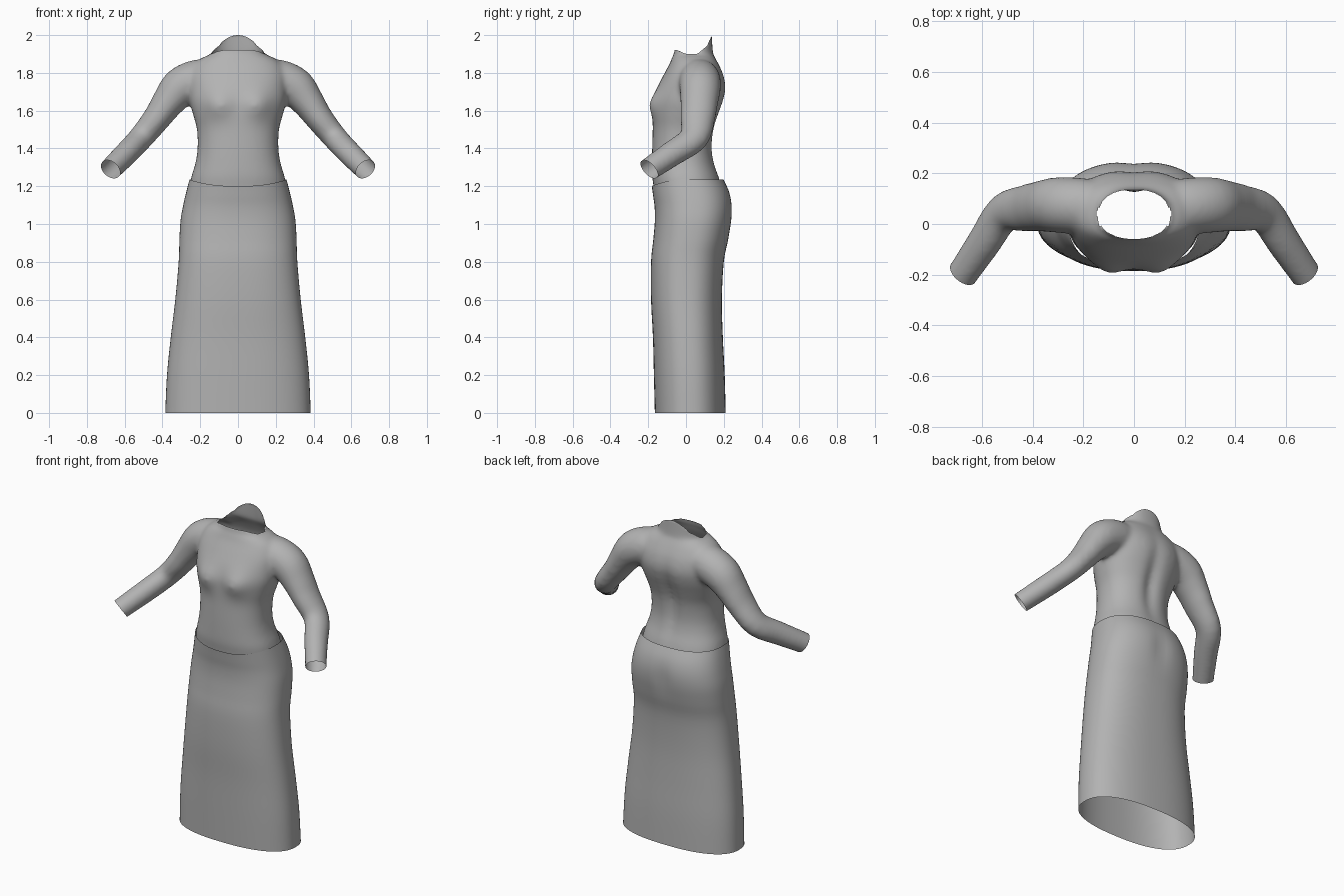
import bpy, bmesh, math
from mathutils import Vector

if "Cube" in bpy.data.objects:
    bpy.data.objects.remove(bpy.data.objects["Cube"])

# One plain cloth colour
cloth = bpy.data.materials.new("grey_cloth")
cloth.use_nodes = True
cloth.diffuse_color = (0.45, 0.45, 0.45, 1)
cloth.node_tree.nodes["Principled BSDF"].inputs["Base Color"].default_value = cloth.diffuse_color


def smooth_rows(rows, steps=4):
    """Spline interpolation between the stations of a loft."""
    rows = [Vector(r) for r in rows]
    out = []
    for i in range(len(rows) - 1):
        a, b = rows[max(i - 1, 0)], rows[i]
        c, d = rows[i + 1], rows[min(i + 2, len(rows) - 1)]
        for k in range(steps):
            t = k / steps
            out.append(0.5 * (2 * b + (c - a) * t + (2 * a - 5 * b + 4 * c - d) * t ** 2
                              + (3 * b - a - 3 * c + d) * t ** 3))
    return out + [rows[-1]]


def loft(bm, rings, caps):
    """Skin a list of closed rings with quads."""
    loops = [[bm.verts.new(p) for p in ring] for ring in rings]
    n = len(loops[0])
    for lo, hi in zip(loops, loops[1:]):
        for j in range(n):
            bm.faces.new((lo[j], lo[(j + 1) % n], hi[(j + 1) % n], hi[j]))
    if caps:
        bm.faces.new(loops[0])
        bm.faces.new(loops[-1])


def body_ring(row, power, shape, n=72):
    """Rounded section from height, half width, front y and back y."""
    z, w, front, back = row
    mid, depth = (front + back) / 2, (back - front) / 2
    ring = []
    for j in range(n):
        a = math.tau * j / n
        c, s = math.cos(a), math.sin(a)
        x = w * math.copysign(abs(c) ** (2 / power), c)
        y = mid + depth * math.copysign(abs(s) ** (2 / power), s)
        ring.append(shape(x, y, z, s))
    return ring


def bump(v, centre, width):
    return math.exp(-((v - centre) / width) ** 2)


def finish(name, bm):
    bmesh.ops.recalc_face_normals(bm, faces=bm.faces)
    mesh = bpy.data.meshes.new(name)
    bm.to_mesh(mesh)
    bm.free()
    mesh.materials.clear()
    mesh.materials.append(cloth)
    mesh.shade_smooth()
    obj = bpy.data.objects.new(name, mesh)
    bpy.context.collection.objects.link(obj)
    return obj


# Skirt: open tube whose waist edge dips at the front
skirt_rows = [
    (0, .385, -.165, .21), (.2, .376, -.17, .205), (.4, .356, -.175, .195),
    (.6, .332, -.185, .19), (.8, .314, -.185, .2), (.92, .31, -.173, .225),
    (1.02, .304, -.165, .243), (1.1, .29, -.166, .245), (1.17, .274, -.174, .23),
    (1.235, .257, -.181, .199)]


def skirt_shape(x, y, z, s):
    dip = .028 * max(0, -s) ** 2 * (z / 1.235) ** 8
    cleft = .01 * bump(x, 0, .05) * bump(z, 1.05, .1) if s > 0 else 0
    return Vector((x, y - cleft, z * (1 - dip)))


bm = bmesh.new()
loft(bm, [body_ring(r, 2.4, skirt_shape) for r in smooth_rows(skirt_rows)], False)
finish("skirt", bm)

# Bodice: torso solid with bust and spine hollow
torso_rows = [
    (1.1, .27, -.16, .2), (1.2, .256, -.172, .187), (1.25, .247, -.179, .175),
    (1.32, .226, -.18, .152), (1.4, .214, -.179, .142), (1.5, .217, -.176, .152),
    (1.58, .238, -.175, .176), (1.65, .256, -.172, .2), (1.72, .262, -.152, .213),
    (1.79, .26, -.118, .2), (1.85, .23, -.086, .172), (1.885, .18, -.072, .152),
    (1.91, .14, -.062, .143), (2.05, .128, -.045, .133)]


def torso_shape(x, y, z, s):
    if s > 0:
        y -= .025 * bump(x, 0, .04) * bump(z, 1.53, .2)
    else:
        y -= .032 * -s * bump(abs(x), .11, .07) * bump(z, 1.63, .07)
    return Vector((x, y, z))


bm = bmesh.new()
loft(bm, [body_ring(r, 2.3, torso_shape) for r in smooth_rows(torso_rows)], True)

# Sleeves: centre x, y, z, then depth and height radii; the last runs past the cuff
sleeve_rows = [
    (.1, .06, 1.77, .1, .09), (.2, .07, 1.765, .11, .108), (.3, .075, 1.725, .11, .106),
    (.37, .07, 1.645, .1, .087), (.43, .062, 1.56, .092, .074),
    (.515, .042, 1.455, .078, .066), (.59, -.07, 1.375, .07, .064),
    (.675, -.195, 1.29, .062, .06), (.73, -.275, 1.235, .06, .058)]
path = smooth_rows(sleeve_rows)
for side in (1, -1):
    rings = []
    for i, row in enumerate(path):
        ahead, behind = path[min(i + 1, len(path) - 1)], path[max(i - 1, 0)]
        along = Vector((ahead - behind)[:3]).normalized()
        across = Vector((0, 1, 0))
        across = (across - along * across.dot(along)).normalized()
        up = along.cross(across)
        ring = []
        for j in range(32):
            a = math.tau * j / 32
            p = Vector(row[:3]) + across * row[3] * math.cos(a) + up * row[4] * math.sin(a)
            ring.append(Vector((p.x * side, p.y, p.z)))
        rings.append(ring)
    loft(bm, rings, True)

# Fuse torso and sleeves into one soft skin
source = finish("bodice_source", bm)
remesh = source.modifiers.new("fuse", "REMESH")
remesh.mode = "VOXEL"
remesh.voxel_size = .012
relax = source.modifiers.new("relax", "SMOOTH")
relax.factor = .5
relax.iterations = 12
graph = bpy.context.evaluated_depsgraph_get()
skin = bpy.data.meshes.new_from_object(source.evaluated_get(graph))
bpy.data.objects.remove(source)
bm = bmesh.new()
bm.from_mesh(skin)
bpy.data.meshes.remove(skin)


def trim(point, normal, keep):
    """Cut the skin open beyond a plane, in one region only."""
    faces = [f for f in bm.faces if keep(f.calc_center_median())]
    geom = faces + list({e for f in faces for e in f.edges}) + list({v for f in faces for v in f.verts})
    bmesh.ops.bisect_plane(bm, geom=geom, plane_co=point, plane_no=normal, clear_outer=True)


# Open the waist and both cuffs
trim((0, 0, 1.17), (0, 0, -1), lambda c: abs(c.x) < .4 and c.z < 1.3)
for side in (1, -1):
    trim((.675 * side, -.195, 1.29), (.5 * side, -.65, -.57), lambda c: c.x * side > .55)


# Open the neck: low at the sides, raised at front, standing tall at the back
def neck_rim(p):
    back = min(1, max(0, (p.y - .06) / .06))
    front = min(1, max(0, -p.y / .05))
    return 1.9 + .1 * back * (1 - .5 * min(1, abs(p.x) / .1) ** 2) + .022 * front


above = {v for v in bm.verts if v.co.z > neck_rim(v.co)}
bmesh.ops.delete(bm, geom=[f for f in bm.faces if all(v in above for v in f.verts)], context="FACES")
for v in bm.verts:
    if v in above:
        v.co.z = neck_rim(v.co)
finish("bodice", bm)
